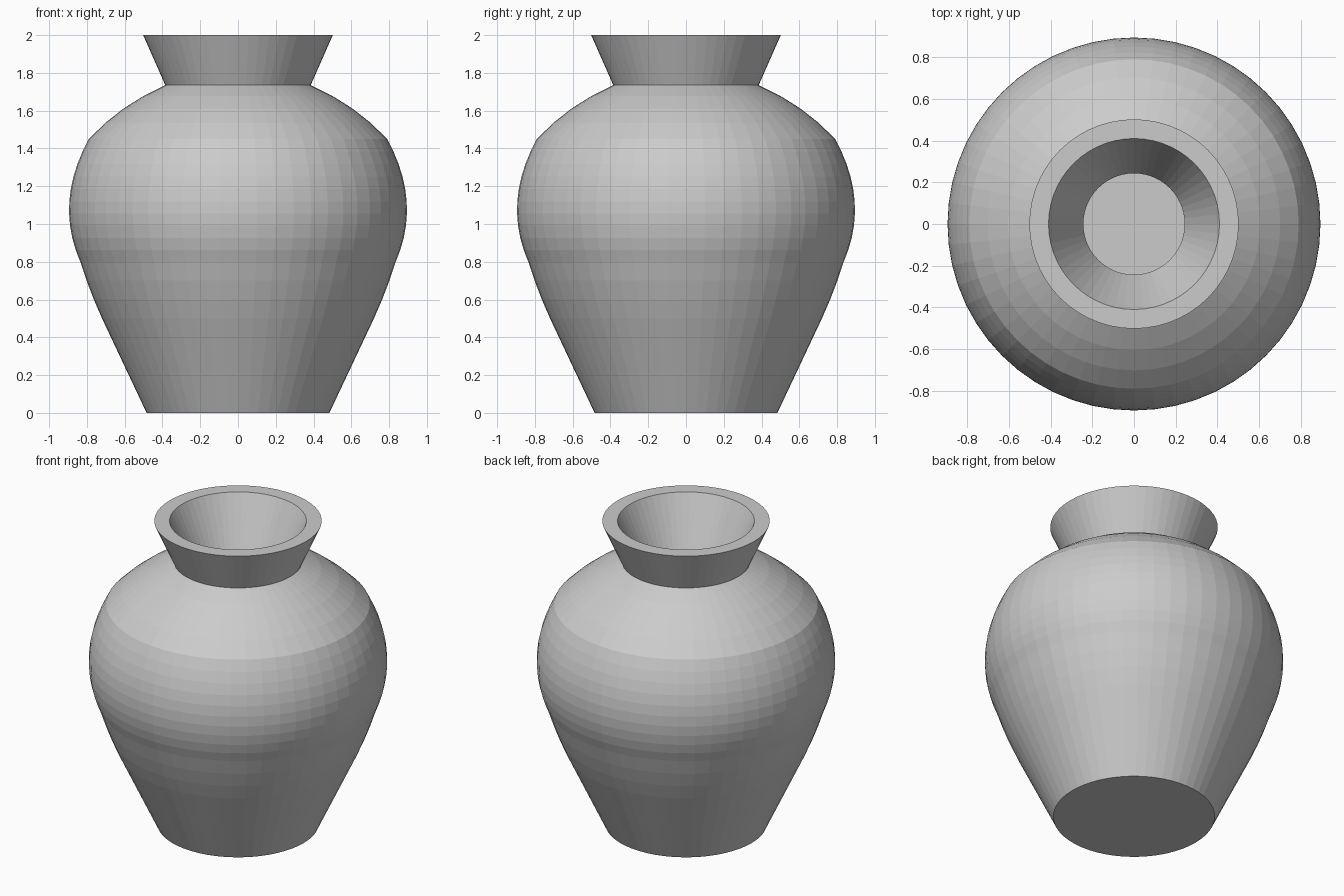
import bpy, bmesh, math

if "Cube" in bpy.data.objects:
    bpy.data.objects.remove(bpy.data.objects["Cube"])

SEGMENTS = 56


def curve(a, mid, b, steps):
    """Points from a to b on a quadratic curve through mid (a left out)."""
    c = [2 * m - (p + q) / 2 for p, m, q in zip(a, mid, b)]
    pts = []
    for i in range(1, steps + 1):
        t = i / steps
        pts.append(tuple((1 - t) ** 2 * p + 2 * t * (1 - t) * k + t * t * q
                         for p, k, q in zip(a, c, b)))
    return pts


# outer wall: foot, lower body, belly, shoulder, flared neck
profile = [(0, 0), (0.484, 0), (0.72, 0.5)]
profile += curve((0.72, 0.5), (0.783, 0.65), (0.835, 0.8), 3)
profile += curve((0.835, 0.8), (0.893, 1.12), (0.79, 1.45), 10)
profile += curve((0.79, 1.45), (0.605, 1.612), (0.385, 1.735), 4)
profile += [(0.502, 2.0), (0.41, 2.0)]

# inner wall: throat, hollow body, floor
profile += [(0.243, 1.645)]
profile += curve((0.243, 1.645), (0.49, 1.52), (0.70, 1.37), 4)
profile += curve((0.70, 1.37), (0.785, 1.1), (0.725, 0.82), 8)
profile += [(0.61, 0.5), (0.41, 0.1), (0, 0.1)]

# spin the profile into the vase
bm = bmesh.new()
verts = [bm.verts.new((r, 0, z)) for r, z in profile]
edges = [bm.edges.new(pair) for pair in zip(verts, verts[1:])]
bmesh.ops.spin(bm, geom=verts + edges, cent=(0, 0, 0), axis=(0, 0, 1),
               angle=math.tau, steps=SEGMENTS, use_merge=True)
bmesh.ops.remove_doubles(bm, verts=bm.verts, dist=1e-4)
bmesh.ops.recalc_face_normals(bm, faces=bm.faces)
mesh = bpy.data.meshes.new("vase")
bm.to_mesh(mesh)
bm.free()
vase = bpy.data.objects.new("vase", mesh)
bpy.context.collection.objects.link(vase)
